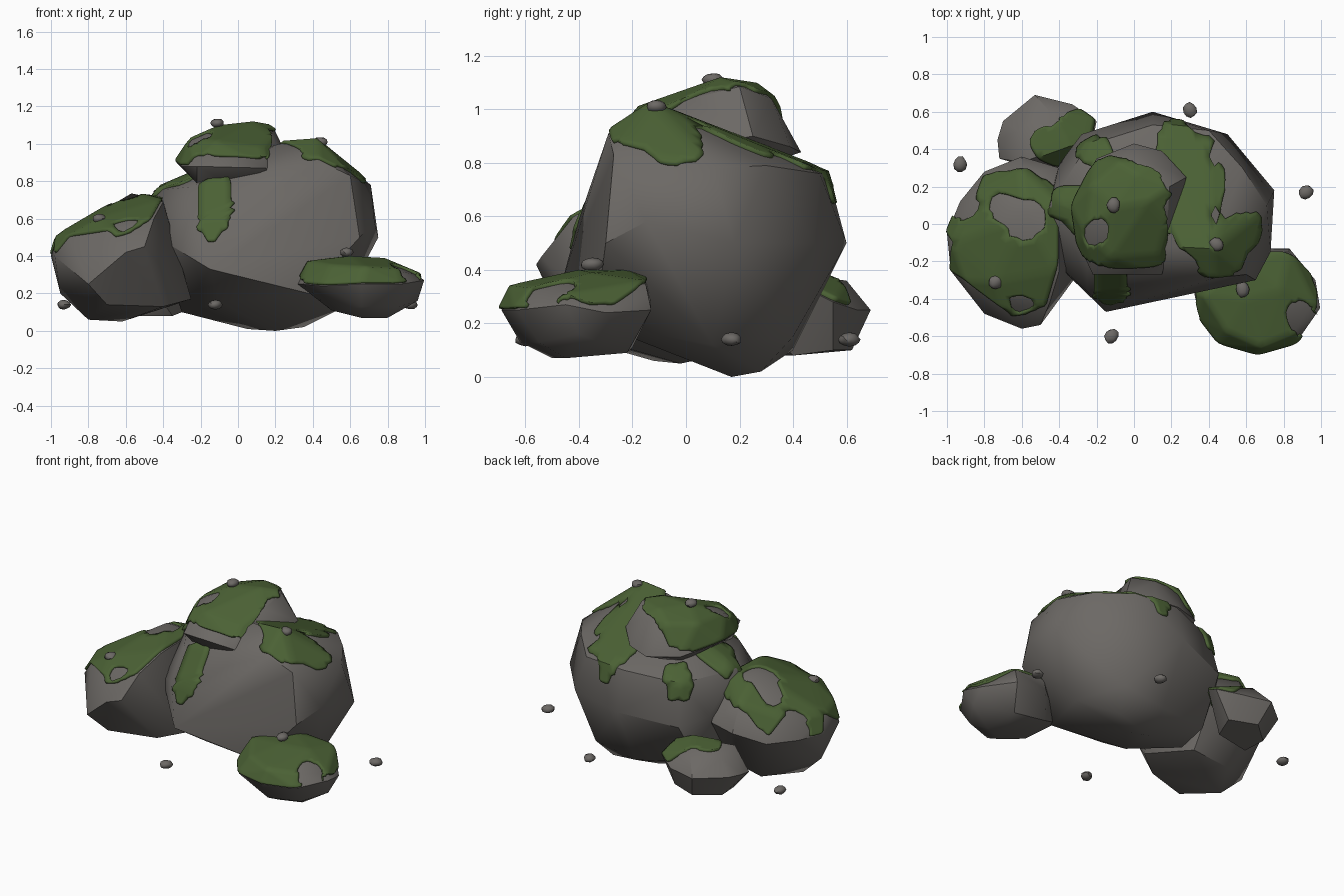
import bpy, bmesh, math, random
from mathutils import Vector, noise

random.seed(4)

def material(name, rgb):
    m = bpy.data.materials.new(name)
    m.diffuse_color = (*rgb, 1)
    return m

STONE = material("stone", (0.15, 0.14, 0.13))
MOSS = material("moss", (0.07, 0.12, 0.035))

def finish(bm, name, mat, angle):
    me = bpy.data.meshes.new(name)
    bm.to_mesh(me)
    bm.free()
    ob = bpy.data.objects.new(name, me)
    bpy.context.collection.objects.link(ob)
    me.materials.append(mat)
    bpy.ops.object.select_all(action='DESELECT')
    ob.select_set(True)
    bpy.context.view_layer.objects.active = ob
    bpy.ops.object.shade_smooth_by_angle(angle=math.radians(angle))
    return ob

def hull(points):
    bm = bmesh.new()
    for p in points:
        bm.verts.new(p)
    bmesh.ops.convex_hull(bm, input=bm.verts[:])
    loose = [v for v in bm.verts if not v.link_faces]
    bmesh.ops.delete(bm, geom=loose, context='VERTS')
    bmesh.ops.recalc_face_normals(bm, faces=bm.faces[:])
    return bm

def inside(p, spots):
    wob = 0.05 * noise.noise(p * 6)
    return any(math.hypot(p.x - x, p.y - y) + wob < r for x, y, r in spots)

# Chiselled rock, with a raised moss skin on its upward faces
def rock(name, points, moss, bare=(), steep=0.35):
    bm = hull(points)
    skin = bm.copy()
    finish(bm, name, STONE, 38)
    bmesh.ops.subdivide_edges(skin, edges=skin.edges[:], cuts=7, use_grid_fill=True)
    bmesh.ops.triangulate(skin, faces=skin.faces[:])
    skin.normal_update()
    push = {v: v.normal.copy() for v in skin.verts}
    for v, n in push.items():
        v.co += n * 0.015
    drop = []
    for f in skin.faces:
        c = f.calc_center_median()
        if f.normal.z < steep or not inside(c, moss) or inside(c, bare):
            drop.append(f)
    bmesh.ops.delete(skin, geom=drop, context='FACES')
    # drop tiny stray flakes and soften the ragged rim
    for _ in range(2):
        spikes = [f for f in skin.faces if sum(e.is_boundary for e in f.edges) > 1]
        bmesh.ops.delete(skin, geom=spikes, context='FACES')
    for _ in range(3):
        rim = [v for v in skin.verts if v.is_boundary]
        bmesh.ops.smooth_vert(skin, verts=rim, factor=0.4,
                              use_axis_x=True, use_axis_y=True, use_axis_z=True)
    ob = finish(skin, name + "_moss", MOSS, 45)
    mod = ob.modifiers.new("thickness", 'SOLIDIFY')
    mod.thickness = 0.025
    mod.offset = -1

# Main boulder
rock("main_boulder", [
    (.1, .6, .5), (.5, .48, .5), (.75, .18, .5), (.73, -.15, .58), (.65, -.3, .5),
    (-.15, -.47, .33), (-.43, -.2, .5), (-.47, .05, .6), (-.4, .32, .5), (-.28, .48, .45),
    (.42, -.13, 1.015), (.22, -.12, 1.0), (.43, -.29, .91), (.6, -.27, .83), (.71, .1, .78),
    (.58, .3, .79), (.4, .5, .76), (.1, .53, .76), (-.25, .42, .72), (-.45, .1, .75),
    (-.25, -.22, .77), (-.02, -.4, .59), (-.25, -.36, .58), (-.1, .1, .9),
    (.2, .17, 0), (.35, .28, .02), (.05, .2, .01), (.55, .1, .12), (.38, -.34, .2),
    (-.1, -.2, .15), (-.3, .1, .1), (-.3, .3, .15), (.1, .4, .1), (.4, .4, .15)],
    moss=[(.42, -.13, .2), (.6, -.02, .12), (.35, .2, .2), (.33, .4, .13), (.22, .42, .15),
          (-.12, -.31, .14), (-.3, .1, .17), (-.2, .38, .12), (0, 0, .2)],
    bare=[(.6, .2, .1), (.2, -.27, .12), (.75, -.07, .06)], steep=0.15)

# Left boulder
rock("left_boulder", [
    (-1, -.05, .4), (-.98, -.25, .4), (-.8, -.48, .25), (-.6, -.56, .42), (-.5, -.54, .45),
    (-.33, -.25, .4), (-.4, .3, .45), (-.6, .36, .45), (-.8, .28, .4), (-.93, .12, .4),
    (-.97, -.1, .5), (-.9, -.3, .5), (-.7, -.45, .53), (-.45, -.42, .6), (-.4, -.25, .69),
    (-.57, .05, .735), (-.4, .1, .7), (-.6, .28, .62), (-.85, .15, .53), (-.74, -.31, .59),
    (-.8, -.12, .06), (-.62, -.02, .05), (-.25, -.2, .17), (-.4, -.3, .13), (-.7, -.4, .14),
    (-.65, .12, .08), (-.95, -.1, .2), (-.4, .1, .12)],
    moss=[(-.68, -.1, .4)],
    bare=[(-.58, .03, .09), (-.68, .09, .06), (-.93, .12, .09), (-.6, -.42, .05)])

# Flat rock at front right
rock("front_right_slab", [
    (.32, -.36, .25), (.35, -.5, .25), (.45, -.63, .24), (.66, -.69, .25), (.87, -.63, .25),
    (.995, -.45, .27), (.97, -.3, .24), (.83, -.13, .25), (.6, -.13, .28),
    (.38, -.38, .36), (.5, -.57, .34), (.68, -.65, .33), (.85, -.58, .32), (.96, -.42, .3),
    (.83, -.15, .345), (.6, -.15, .36), (.58, -.22, .385), (.6, -.4, .385), (.78, -.35, .375),
    (.5, -.45, .11), (.66, -.5, .07), (.8, -.45, .07), (.96, -.4, .16),
    (.66, -.62, .13), (.86, -.55, .13), (.78, -.22, .09), (.55, -.2, .11)],
    moss=[(.66, -.4, .34)], bare=[(.89, -.49, .07)])

# Small rock at back left
rock("back_left_rock", [
    (-.53, .69, .25), (-.7, .55, .25), (-.73, .45, .24), (-.72, .35, .22), (-.2, .55, .28),
    (-.33, .64, .25), (-.45, .6, .36), (-.62, .5, .34), (-.35, .42, .38), (-.6, .33, .36),
    (-.22, .45, .33), (-.45, .27, .22), (-.48, .62, .1), (-.62, .5, .09), (-.6, .35, .08),
    (-.35, .4, .08), (-.3, .55, .1)],
    moss=[(-.31, .46, .15), (-.43, .41, .12)])

# Cap rock on top
rock("cap_rock", [
    (-.33, .1, .9), (-.3, -.1, .88), (-.22, -.27, .88), (.15, -.27, .87), (.2, 0, .92),
    (.28, .25, .9), (.15, .39, .86), (0, .43, .84), (-.2, .35, .86), (-.25, -.05, 1.02),
    (-.22, .2, 1.03), (-.12, -.17, 1.0), (.13, -.15, .97), (-.1, .1, 1.085), (.08, .13, 1.105),
    (.19, .2, 1.085), (.18, .02, 1.04), (.1, .32, 1.04), (-.08, .32, 1.04), (.02, .26, 1.085),
    (0, -.22, .77), (-.22, -.18, .79), (.16, -.2, .82), (.15, .25, .78), (-.15, .25, .78)],
    moss=[(-.06, .04, .31)], bare=[(-.21, -.04, .045), (.26, .1, .08)], steep=.3)

# Pebbles resting on the rocks and scattered around
for i, p in enumerate([(-.11, .1, 1.11), (.44, -.11, 1.01), (-.74, -.31, .6), (.58, -.35, .42),
                       (-.12, -.6, .14), (.92, .17, .14), (.3, .61, .14), (-.93, .32, .14)]):
    bm = bmesh.new()
    bmesh.ops.create_icosphere(bm, subdivisions=2, radius=1)
    turn = random.uniform(0, 6.28)
    for v in bm.verts:
        q = v.co * random.uniform(.9, 1.05)
        x, y = q.x * .043, q.y * .037
        v.co = Vector((x * math.cos(turn) - y * math.sin(turn),
                       x * math.sin(turn) + y * math.cos(turn), q.z * .026)) + Vector(p)
    finish(bm, f"pebble_{i + 1}", STONE, 40)
